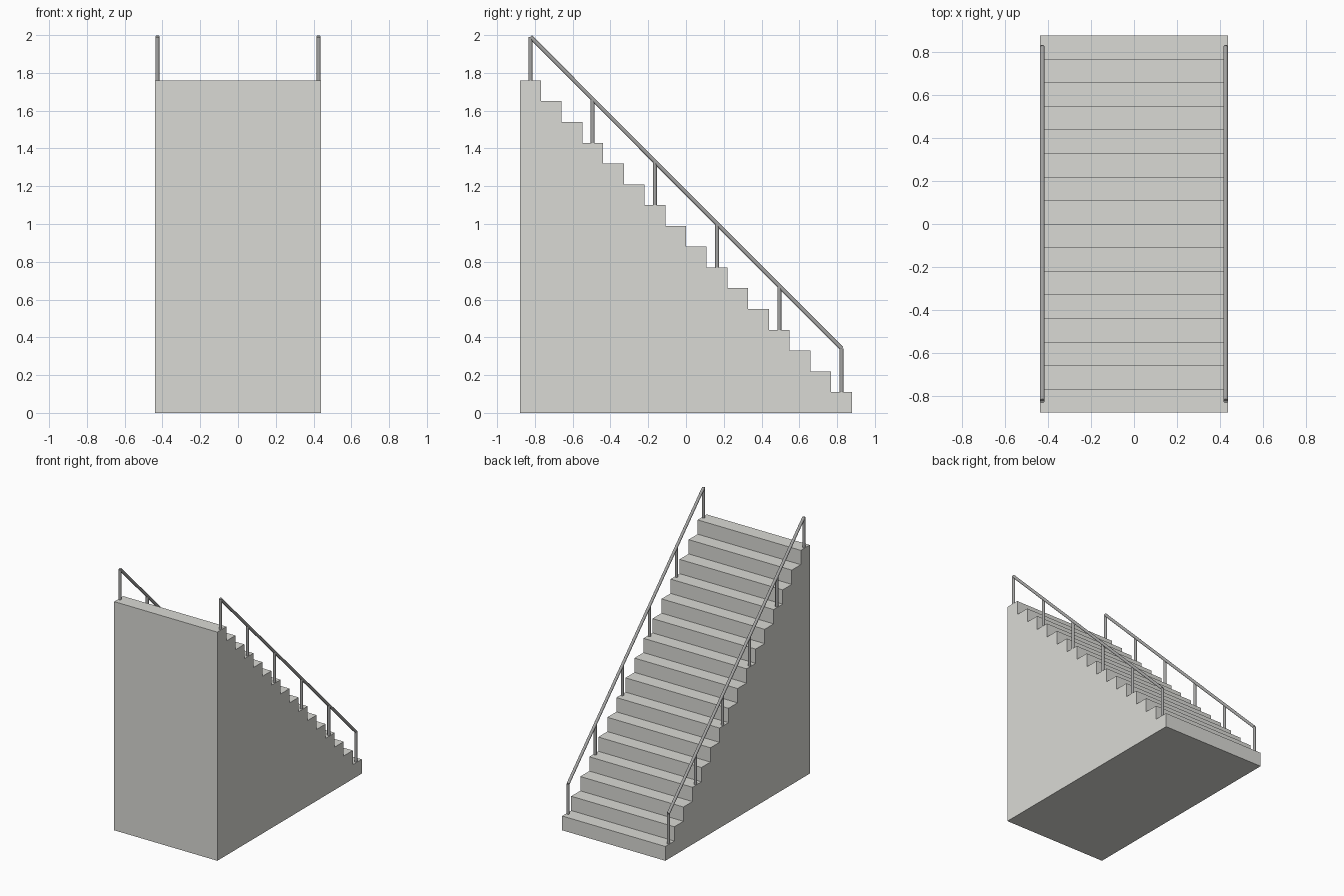
import bpy, bmesh
from mathutils import Vector

if "Cube" in bpy.data.objects:
    bpy.data.objects.remove(bpy.data.objects["Cube"])

STEPS, TREAD, RISER = 16, 0.1098, 0.11
HALF_W = 0.439
HALF_L = STEPS * TREAD / 2
RAIL_X, RAIL_R, RAIL_H = 0.427, 0.011, 0.231


def material(name, color):
    m = bpy.data.materials.new(name)
    m.diffuse_color = (*color, 1)
    m.use_nodes = True
    m.node_tree.nodes["Principled BSDF"].inputs["Base Color"].default_value = m.diffuse_color
    return m


concrete = material("warm grey concrete", (0.70, 0.70, 0.665))
steel = material("grey steel", (0.37, 0.37, 0.365))


# Solid staircase: stepped side profile extruded across the width
def staircase():
    pts = [(-HALF_L, 0)]
    for i in range(STEPS):
        z = (STEPS - i) * RISER
        pts += [(-HALF_L + i * TREAD, z), (-HALF_L + (i + 1) * TREAD, z)]
    pts.append((HALF_L, 0))
    bm = bmesh.new()
    face = bm.faces.new([bm.verts.new((-HALF_W, y, z)) for y, z in pts])
    ext = bmesh.ops.extrude_face_region(bm, geom=[face])
    moved = [g for g in ext["geom"] if isinstance(g, bmesh.types.BMVert)]
    bmesh.ops.translate(bm, verts=moved, vec=(2 * HALF_W, 0, 0))
    bmesh.ops.recalc_face_normals(bm, faces=bm.faces)
    me = bpy.data.meshes.new("staircase")
    bm.to_mesh(me)
    bm.free()
    me.materials.append(concrete)
    bpy.context.collection.objects.link(bpy.data.objects.new("staircase", me))


# Round bar between two points
def bar(name, a, b):
    a, b = Vector(a), Vector(b)
    d = b - a
    bpy.ops.mesh.primitive_cylinder_add(vertices=16, radius=RAIL_R, depth=d.length,
                                        location=(a + b) / 2)
    ob = bpy.context.object
    ob.rotation_euler = d.to_track_quat("Z", "Y").to_euler()
    ob.name = name
    ob.data.materials.append(steel)
    bpy.ops.object.shade_smooth_by_angle()


staircase()

# Handrails with a post on every third step, on both sides
for side, x in (("left", -RAIL_X), ("right", RAIL_X)):
    tops = []
    for i in range(0, STEPS, 3):
        y = -HALF_L + (i + 0.5) * TREAD
        z = (STEPS - i) * RISER
        tops.append((x, y, z + RAIL_H))
        bar(f"{side}_post_{i // 3 + 1}", (x, y, z - 0.005), tops[-1])
    bar(f"{side}_handrail", tops[0], tops[-1])
